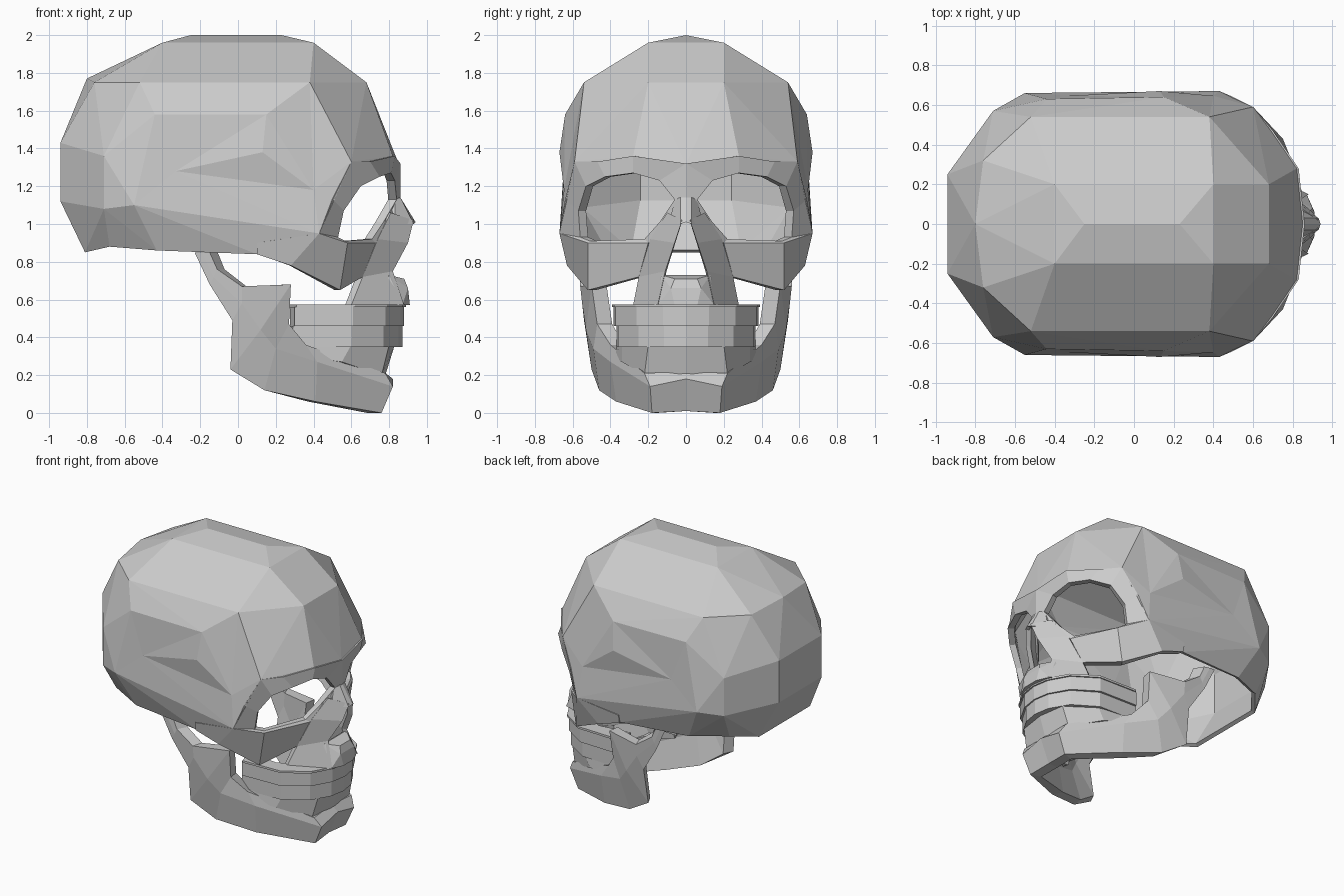
import bpy
import bmesh
from mathutils import Vector

cube = bpy.data.objects.get("Cube")
if cube:
    bpy.data.objects.remove(cube, do_unlink=True)

# One bone-grey material
bone = bpy.data.materials.new("bone_grey")
bone.use_nodes = True
grey = (.6, .6, .6, 1)
bone.diffuse_color = grey
bone.node_tree.nodes["Principled BSDF"].inputs["Base Color"].default_value = grey


def finish(bm, name):
    """Turn a bmesh into a flat-shaded object."""
    bmesh.ops.recalc_face_normals(bm, faces=bm.faces[:])
    mesh = bpy.data.meshes.new(name)
    bm.to_mesh(mesh)
    bm.free()
    mesh.materials.append(bone)
    obj = bpy.data.objects.new(name, mesh)
    bpy.context.scene.collection.objects.link(obj)
    return obj


def hull(name, points, is_opening=None):
    """Faceted convex block, symmetric about the middle plane, optionally opened."""
    bm = bmesh.new()
    every = set(points) | {(x, -y, z) for x, y, z in points}
    for co in sorted(every):
        bm.verts.new(co)
    bmesh.ops.convex_hull(bm, input=bm.verts[:])
    loose = [v for v in bm.verts if not v.link_faces]
    bmesh.ops.delete(bm, geom=loose, context="VERTS")
    if is_opening:
        bmesh.ops.recalc_face_normals(bm, faces=bm.faces[:])
        removed = [f for f in bm.faces if is_opening(f)]
        bmesh.ops.delete(bm, geom=removed, context="FACES")
    return finish(bm, name)


def plate(name, rows, thickness, closed=False, centre=.2):
    """Bony sheet between rows of points, thickened inwards and mirrored."""
    bm = bmesh.new()
    if closed:
        rows = [row + row[:1] for row in rows]
    grid = [[bm.verts.new(co) for co in row] for row in rows]
    for low, high in zip(grid, grid[1:]):
        for i in range(len(low) - 1):
            bm.faces.new((low[i], low[i + 1], high[i + 1], high[i]))
    bmesh.ops.remove_doubles(bm, verts=bm.verts[:], dist=.0001)
    extruded = bmesh.ops.extrude_face_region(bm, geom=bm.faces[:], use_keep_orig=True)
    for element in extruded["geom"]:
        if isinstance(element, bmesh.types.BMVert):
            inward = Vector((centre - element.co.x, -element.co.y, 0))
            element.co += inward.normalized() * thickness
    obj = finish(bm, name)
    mirror = obj.modifiers.new("Mirror", "MIRROR")
    mirror.use_axis = (False, True, False)
    return obj


# Hollow braincase with forehead, open underneath and behind the face
crown = [(-.25, 0, 2), (.23, 0, 2), (-.4, .2, 1.96), (.4, .2, 1.96)]
shoulder = [(-.8, 0, 1.77), (-.76, .32, 1.75), (-.52, .54, 1.75),
            (.38, .54, 1.75), (.68, .2, 1.75)]
temple = [(-.44, .63, 1.58), (.15, .64, 1.58), (.6, .59, 1.33)]
side = [(-.55, .66, 1.1), (-.33, .68, 1.28), (.13, .67, 1.38), (.4, .68, 1.18),
        (.43, .67, .95)]
back = [(-.94, .25, 1.43), (-.94, .25, 1.12), (-.71, .57, 1.36), (-.71, .57, 1.08)]
base = [(-.81, .3, .85), (-.68, .46, .88), (-.43, .58, .86), (.1, .63, .84)]
brow = [(.85, 0, 1.32), (.82, .28, 1.36), (.69, .47, 1.33)]


def is_skull_opening(face):
    middle = face.calc_center_median()
    behind_face = middle.x > .5 and middle.z < 1.32 and face.normal.x > 0
    return face.normal.z < -.6 or behind_face


braincase = hull("braincase", crown + shoulder + temple + side + back + base + brow,
                 is_skull_opening)
# Hollow of the temples
for vert in braincase.data.vertices:
    if abs(vert.co.y) > .6 and 1.15 < vert.co.z < 1.3:
        vert.co.y *= .95
shell = braincase.modifiers.new("Shell", "SOLIDIFY")
shell.thickness = .03
shell.offset = -1

# Eye socket rims, from the bridge over the brow and back along the cheek
rim_inner = [(.84, .06, 1.13), (.83, .14, 1.23), (.81, .28, 1.27), (.75, .43, 1.25),
             (.65, .53, 1.2), (.56, .57, 1.07), (.53, .56, .93), (.57, .51, .91),
             (.71, .22, .92), (.77, .14, 1.01)]
rim_outer = [(.86, 0, 1.14), (.86, 0, 1.32), (.83, .28, 1.36), (.7, .47, 1.33),
             (.6, .59, 1.33), (.5, .64, 1.13), (.43, .67, .95), (.58, .52, .9),
             (.73, .2, .9), (.84, .07, 1.04)]
plate("socket_rims", [rim_inner, rim_outer], .045, closed=True, centre=.3)

# Cheekbones with the arch running back to the braincase
cheek_top = [(.1, .65, .9), (.43, .67, .95), (.58, .52, .9), (.73, .2, .9)]
cheek_low = [(.1, .64, .84), (.28, .63, .78), (.54, .52, .65), (.66, .25, .72)]
plate("cheekbones", [cheek_top, cheek_low], .05)

# Nose bridge and the pillars beside the nose opening
ridge = [(.86, 0, 1.14), (.94, 0, 1.01)]
ridge_side = [(.86, .03, 1.14), (.93, .03, 1)]
bridge_side = [(.83, .06, 1.13), (.83, .09, 1)]
plate("nose_bridge", [ridge, ridge_side, bridge_side], .03)
pillar_inner = [(.93, .02, 1.02), (.9, .06, .9), (.82, .11, .75), (.88, .15, .57)]
pillar_outer = [(.81, .1, 1.06), (.74, .19, .92), (.66, .25, .72), (.6, .28, .57)]
plate("nose_pillars", [pillar_inner, pillar_outer], .04)

# Upper gum block under the nose
hull("upper_gum", [(.8, .13, .73), (.88, .06, .71), (.9, .08, .66), (.91, .06, .57),
                   (.87, .15, .57), (.76, .18, .57), (.78, .1, .72)])

# Tooth arches: the same horseshoe at different sizes and heights
arch = [(.29, .38), (.6, .37), (.77, .26), (.85, .12), (.87, 0)]


def tooth_arch(name, low, high, forward, widen, thickness):
    rows = [[(x + forward, y * widen, z) for x, y in arch] for z in (low, high)]
    return plate(name, rows, thickness)


tooth_arch("upper_jaw_lip", .56, .575, .02, 1.03, .14)
tooth_arch("upper_teeth", .46, .56, .01, 1.01, .1)
tooth_arch("lower_teeth", .35, .46, 0, .97, .1)

# Lower jaw: hinge, upright branch, body and chin
jaw_low = [(-.23, .57, .85), (-.15, .56, .68), (-.03, .54, .49), (-.04, .5, .23),
           (.14, .46, .12), (.41, .37, .06), (.76, .18, 0), (.75, 0, .01)]
jaw_mid = [(-.19, .57, .85), (-.13, .56, .72), (.02, .55, .58), (.12, .53, .44),
           (.2, .49, .34), (.42, .4, .27), (.82, .19, .14), (.82, 0, .18)]
jaw_top = [(-.15, .56, .85), (-.11, .56, .76), (.02, .56, .67), (.28, .5, .68),
           (.27, .47, .47), (.36, .4, .36), (.78, .22, .21), (.77, 0, .22)]
plate("lower_jaw", [jaw_low, jaw_mid, jaw_top], .08)

# Lower gum joining the jaw to the teeth
gum_low = [(.34, .39, .3), (.55, .34, .27), (.76, .22, .2), (.78, 0, .2)]
gum_top = [(.34, .37, .36), (.6, .34, .36), (.8, .2, .36), (.83, 0, .36)]
plate("lower_gum", [gum_low, gum_top], .08)
